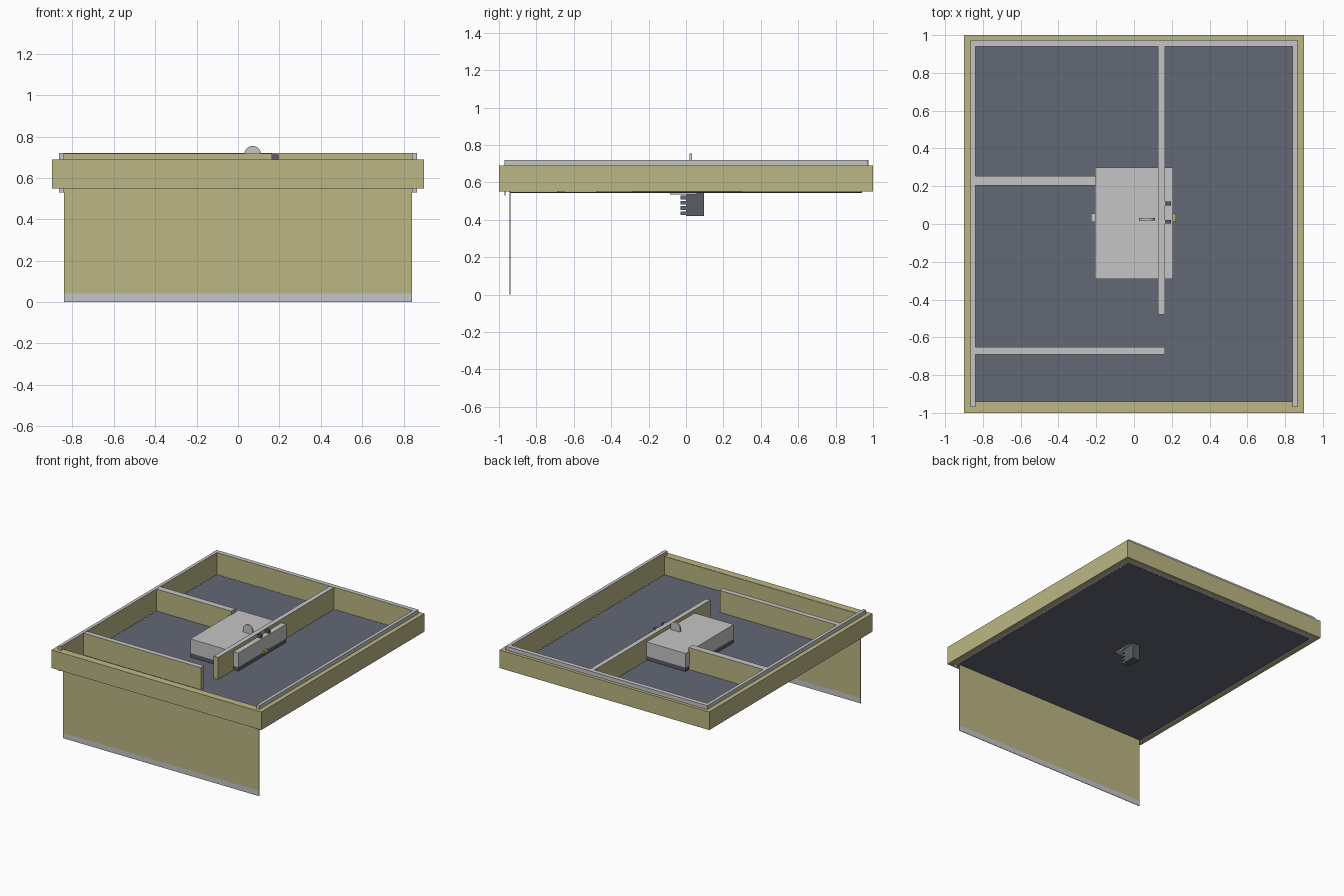
import bpy, bmesh, math
from mathutils import Vector

if "Cube" in bpy.data.objects:
    bpy.data.objects.remove(bpy.data.objects["Cube"])


def material(name, rgb):
    m = bpy.data.materials.new(name)
    m.diffuse_color = (*rgb, 1)
    m.use_nodes = True
    m.node_tree.nodes["Principled BSDF"].inputs["Base Color"].default_value = m.diffuse_color
    return m


OLIVE = material("olive_yellow", (0.50, 0.47, 0.23))
SLATE = material("slate_floor", (0.125, 0.14, 0.18))
GREY = material("light_grey", (0.56, 0.56, 0.56))
DARK = material("dark_grey", (0.10, 0.11, 0.13))
AMBER = material("amber", (0.55, 0.40, 0.08))


def finish(name, bm, mats, rule=None):
    """Make the object; rule(normal) True gives a face the second material."""
    bmesh.ops.recalc_face_normals(bm, faces=bm.faces)
    if rule:
        for f in bm.faces:
            f.material_index = int(rule(f.normal))
    me = bpy.data.meshes.new(name)
    bm.to_mesh(me)
    bm.free()
    for m in mats:
        me.materials.append(m)
    ob = bpy.data.objects.new(name, me)
    bpy.context.collection.objects.link(ob)
    return ob


def box(name, x, y, z, mats, rule=None):
    bm = bmesh.new()
    bmesh.ops.create_cube(bm, size=1)
    for v in bm.verts:
        v.co = Vector([(r[0] + r[1]) / 2 + c * (r[1] - r[0])
                       for r, c in zip((x, y, z), v.co)])
    return finish(name, bm, mats, rule)


# outer frame, open in the middle
ZF = (0.55, 0.69)
box("frame_front", (-0.9, 0.9), (-1, -0.942), ZF, [OLIVE])
box("frame_back", (-0.9, 0.9), (0.973, 1), ZF, [OLIVE])
for side, s in (("left", -1), ("right", 1)):
    xs = sorted((s * 0.863, s * 0.9))
    box(f"frame_{side}", xs, (-0.942, 0.973), ZF, [OLIVE])

# inner walls: grey with olive room side
for side, s in (("left", -1), ("right", 1)):
    xs = sorted((s * 0.84, s * 0.865))
    box(f"inner_wall_{side}", xs, (-0.97, 0.973), (0.55, 0.72), [GREY, OLIVE],
        lambda n, s=s: n.x * s < -0.9)
    box(f"wall_end_{side}", xs, (-0.97, -0.966), (0.53, 0.72), [GREY])
box("inner_wall_back", (-0.84, 0.84), (0.94, 0.975), (0.55, 0.72),
    [GREY, OLIVE], lambda n: n.y < -0.9)

# floor
box("floor", (-0.842, 0.842), (-0.942, 0.942), (0.543, 0.548), [SLATE])

# hanging front panel with a grey strip at the foot
box("front_panel", (-0.84, 0.84), (-0.943, -0.939), (0.042, 0.688), [OLIVE])
box("front_panel_foot", (-0.84, 0.84), (-0.943, -0.939), (0, 0.042), [GREY])

# partitions: olive sides, grey top
for name, x, y in (("partition_long", (0.128, 0.165), (-0.48, 0.942)),
                   ("partition_back", (-0.842, -0.2), (0.203, 0.253)),
                   ("partition_front", (-0.842, 0.165), (-0.69, -0.65))):
    box(name, x, y, (0.546, 0.718), [OLIVE, GREY], lambda n: n.z > 0.9)

# central box on a dark base
box("central_box", (-0.206, 0.206), (-0.29, 0.298), (0.58, 0.69), [GREY])
box("central_base", (-0.204, 0.204), (-0.288, 0.296), (0.546, 0.58), [DARK])
box("side_tab_right", (0.2, 0.222), (0.01, 0.055), (0.57, 0.595), [AMBER])
box("side_tab_left", (-0.228, -0.2), (0.01, 0.055), (0.57, 0.595), [GREY])
for i, y in enumerate((0.012, 0.108)):
    box(f"knob_{i + 1}", (0.165, 0.196), (y - 0.01, y + 0.01), (0.688, 0.714), [DARK])

# rounded upright handle
bm = bmesh.new()
pts = [(0.03, 0.688), (0.112, 0.688)]
pts += [(0.071 + 0.041 * math.cos(a), 0.713 + 0.042 * math.sin(a))
        for a in (math.pi * i / 12 for i in range(13))]
face = bm.faces.new([bm.verts.new((x, 0.018, z)) for x, z in pts])
ext = bmesh.ops.extrude_face_region(bm, geom=[face])["geom"]
bmesh.ops.translate(bm, vec=(0, 0.013, 0),
                    verts=[v for v in ext if isinstance(v, bmesh.types.BMVert)])
finish("handle", bm, [GREY])

# small bracket under the floor
box("bracket_plate", (0.02, 0.1), (-0.085, 0.06), (0.534, 0.544), [GREY])
box("bracket_block", (0.03, 0.09), (0.0, 0.096), (0.42, 0.544), [DARK])
for i in range(4):
    z = 0.425 + i * 0.028
    box(f"bracket_slat_{i + 1}", (0.035, 0.085), (-0.03, 0.0), (z, z + 0.02), [SLATE])
